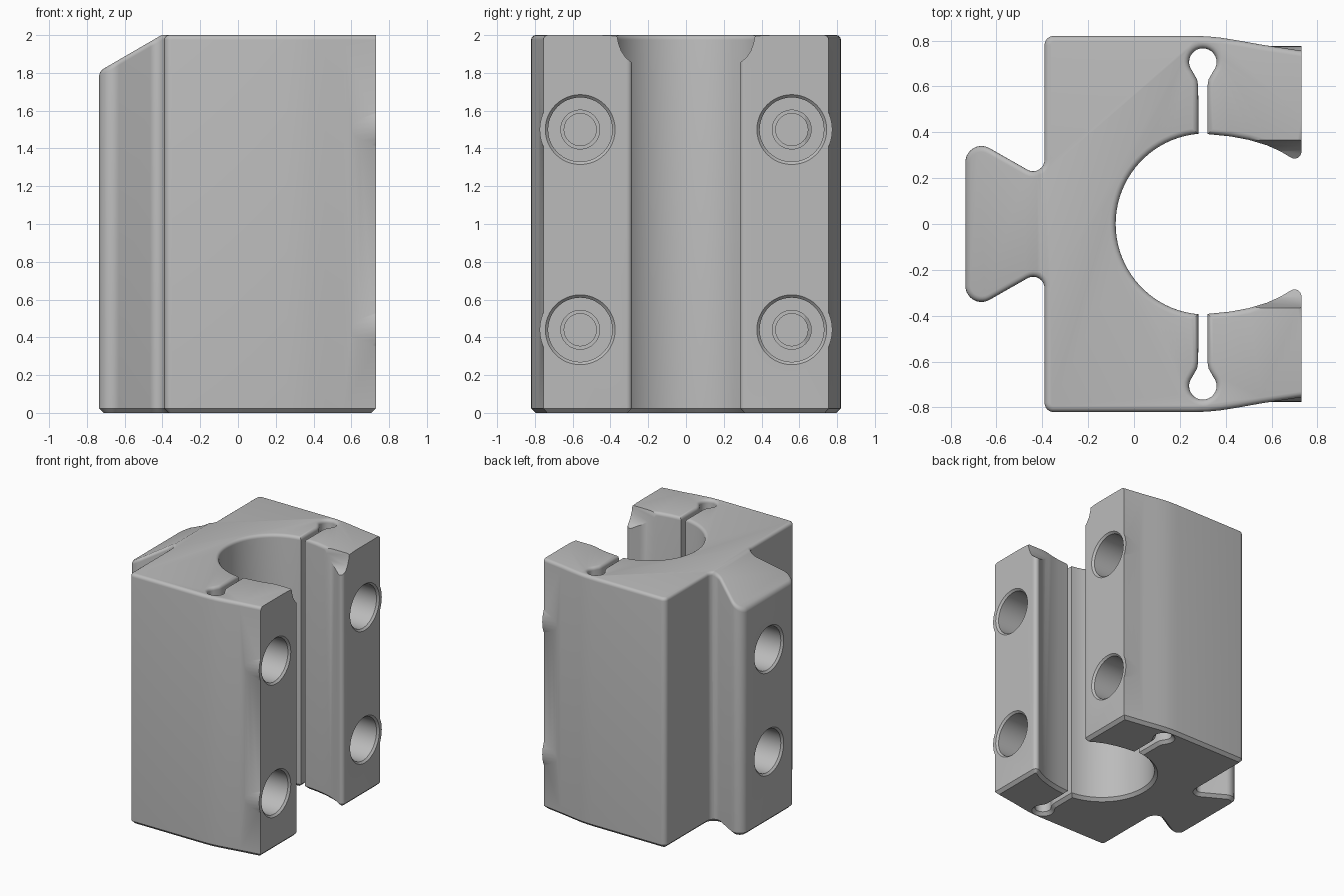
import bpy, bmesh
from math import sin, cos, radians, tau

if "Cube" in bpy.data.objects:
    bpy.data.objects.remove(bpy.data.objects["Cube"])

TONE = (0.5, 0.5, 0.5, 1)
grey = bpy.data.materials.new("machined_grey")
grey.use_nodes = True
grey.diffuse_color = TONE
grey.node_tree.nodes["Principled BSDF"].inputs["Base Color"].default_value = TONE


def arc(cx, cy, r, a0, a1, n):
    angles = [radians(a0 + (a1 - a0) * i / n) for i in range(n + 1)]
    return [(cx + r * cos(a), cy + r * sin(a)) for a in angles]


def face_outward(bm):
    bmesh.ops.recalc_face_normals(bm, faces=bm.faces)
    if bm.calc_volume(signed=True) < 0:
        bmesh.ops.reverse_faces(bm, faces=bm.faces)
    bm.normal_update()


def make(name, bm):
    face_outward(bm)
    mesh = bpy.data.meshes.new(name)
    bm.to_mesh(mesh)
    bm.free()
    mesh.materials.append(grey)
    obj = bpy.data.objects.new(name, mesh)
    bpy.context.collection.objects.link(obj)
    return obj


def prism(start, end):
    """Closed solid between two matching outlines."""
    bm = bmesh.new()
    a = [bm.verts.new(p) for p in start]
    b = [bm.verts.new(p) for p in end]
    bm.faces.new(a)
    bm.faces.new(b)
    for i in range(len(a)):
        bm.faces.new((a[i - 1], a[i], b[i], b[i - 1]))
    face_outward(bm)
    return bm


def lathe_x(name, profile, y, z):
    """Solid of revolution about an axis parallel to x."""
    bm = bmesh.new()
    verts = [bm.verts.new((x, y + r, z)) for x, r in profile]
    edges = [bm.edges.new(pair) for pair in zip(verts, verts[1:])]
    bmesh.ops.spin(bm, geom=verts + edges, cent=(0, y, z), axis=(1, 0, 0), angle=tau, steps=48)
    bmesh.ops.remove_doubles(bm, verts=bm.verts, dist=0.0005)
    return make(name, bm)


def boolean(target, tool, operation):
    mod = target.modifiers.new(tool.name, "BOOLEAN")
    mod.operation, mod.object, mod.solver = operation, tool, "EXACT"
    bpy.context.view_layer.objects.active = target
    bpy.ops.object.modifier_apply(modifier=mod.name)
    bpy.data.objects.remove(tool)


# Half outline: bore, keyhole slot, arm, outer wall, neck and dovetail
half = arc(0.315, 0, 0.395, 180, 95, 20)
half += [(0.28, 0.6), (0.275, 0.63)]
half += arc(0.3, 0.706, 0.06, 218, -38, 20)
half += [(0.325, 0.63), (0.32, 0.6), (0.32, 0.392)]
half += [(0.42, 0.382), (0.5, 0.367), (0.58, 0.343), (0.64, 0.316)]
half += arc(0.7, 0.315, 0.03, 245, 360, 6)
half += [(0.73, 0.755), (0.56, 0.781), (0.46, 0.799), (0.38, 0.812), (0.32, 0.818), (0.26, 0.82)]
half += arc(-0.35, 0.78, 0.04, 90, 180, 6)
half += arc(-0.44, 0.28, 0.05, 0, -120, 8)
half += arc(-0.665, 0.27, 0.07, 60, 180, 10)
outline = half + [(x, -y) for x, y in reversed(half[1:])]
bm = prism([(x, y, 0) for x, y in outline], [(x, y, 2) for x, y in outline])

# Slope the top of the dovetail
top = [f for f in bm.faces if f.normal.z > 0.9]
bmesh.ops.bisect_plane(bm, geom=top + list(top[0].edges) + list(top[0].verts), dist=0.0001,
                       plane_co=(-0.405, 0, 2), plane_no=(1, 0, 0))
for v in bm.verts:
    if v.co.z > 1.9 and v.co.x < -0.405:
        v.co.z += (v.co.x + 0.405) * 0.58
face_outward(bm)


# Round the top rim (not the clamp faces) and chamfer the bottom rim
def rim(sign):
    return [e for e in bm.edges if len(e.link_faces) == 2
            and sum(f.normal.z * sign > 0.7 for f in e.link_faces) == 1
            and not (sign > 0 and all(v.co.x > 0.729 for v in e.verts))]


bmesh.ops.bevel(bm, geom=rim(1), offset=0.025, segments=4, profile=0.5, affect="EDGES", clamp_overlap=False)
bm.normal_update()
bottom = [e for e in rim(-1) if max(v.co.z for v in e.verts) < 0.001]
bmesh.ops.bevel(bm, geom=bottom, offset=0.024, segments=1, affect="EDGES", clamp_overlap=False)
body = make("clamp_body", bm)

# Flared lead-in at the top of the opening
side = [(0.27, 1.845), (0.29, 1.857), (0.32, 1.882), (0.342, 1.915), (0.357, 1.955), (0.368, 2.01)]
flare = side + [(-y, z) for y, z in reversed(side)]
boolean(body, make("flare_cutter", prism([(0.34, y, z) for y, z in flare], [(0.8, y, z) for y, z in flare])),
        "DIFFERENCE")

# Bosses and stepped screw holes in the clamp arms
for y in (-0.56, 0.56):
    for z in (0.44, 1.5):
        boss = lathe_x("screw_boss", [(0.58, 0), (0.58, 0.215), (0.73, 0.215), (0.73, 0)], y, z)
        boolean(body, boss, "UNION")
        hole = lathe_x("screw_hole", [(0.05, 0), (0.05, 0.085), (0.3, 0.085), (0.3, 0.103), (0.48, 0.103),
                                      (0.48, 0.17), (0.715, 0.17), (0.735, 0.19), (0.735, 0)], y, z)
        boolean(body, hole, "DIFFERENCE")

# Blind holes in the dovetail
for z in (0.56, 1.38):
    hole = lathe_x("dovetail_hole", [(-0.45, 0), (-0.45, 0.17), (-0.72, 0.17), (-0.74, 0.19), (-0.74, 0)], 0, z)
    boolean(body, hole, "DIFFERENCE")

bpy.ops.object.select_all(action="DESELECT")
body.select_set(True)
bpy.context.view_layer.objects.active = body
bpy.ops.object.shade_smooth_by_angle(angle=radians(32))
